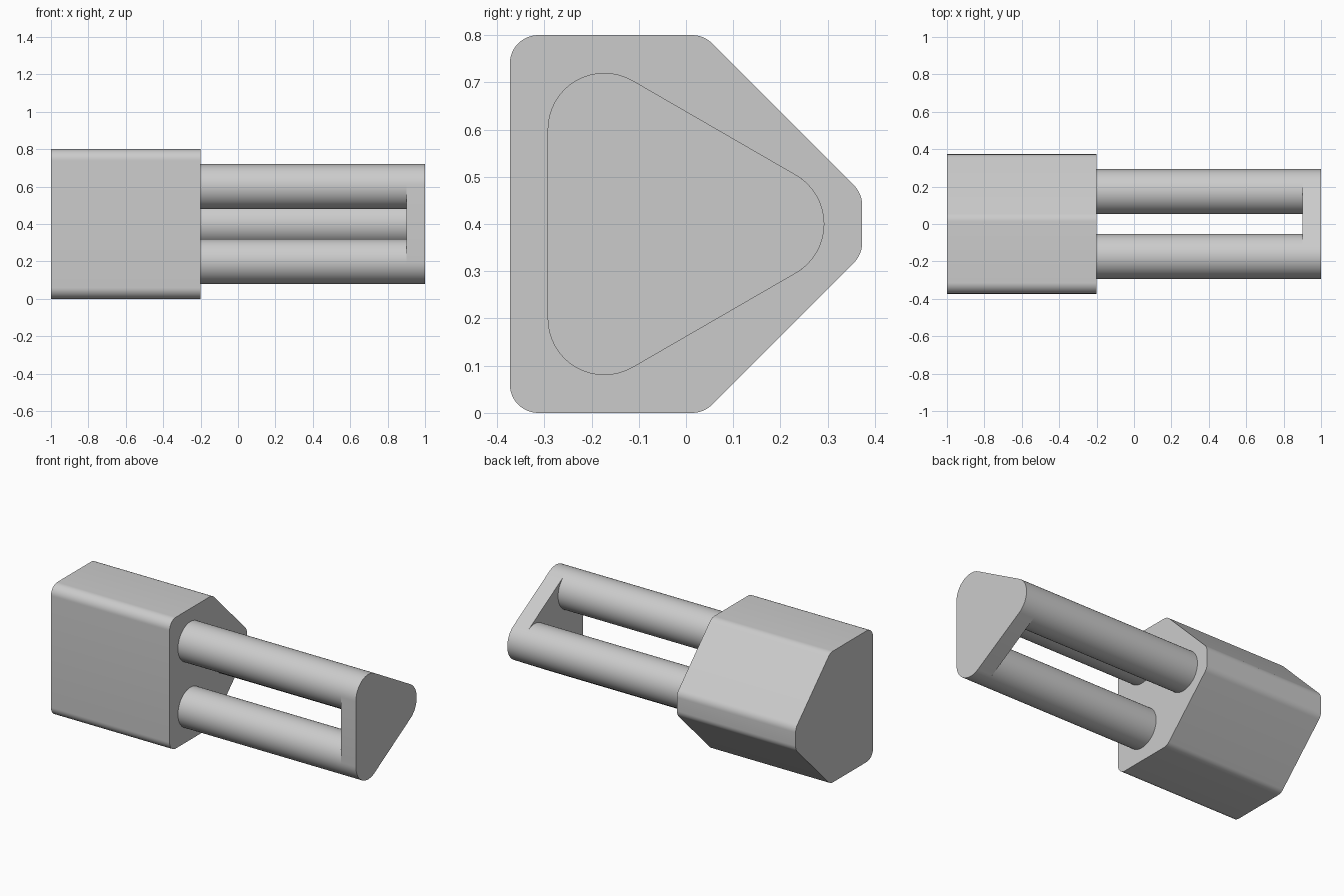
import bpy, bmesh, math

if "Cube" in bpy.data.objects:
    bpy.data.objects.remove(bpy.data.objects["Cube"])


def hull_outline(centres, r, step=math.radians(7.5)):
    """Outline (y, z) around equal circles at the given counter-clockwise centres."""
    n, pts = len(centres), []
    for i, (y, z) in enumerate(centres):
        if n == 1:
            start, sweep = 0.0, 2 * math.pi - step
        else:
            py, pz = centres[i - 1]
            ny, nz = centres[(i + 1) % n]
            start = math.atan2(z - pz, y - py) - math.pi / 2
            end = math.atan2(nz - z, ny - y) - math.pi / 2
            sweep = (end - start) % (2 * math.pi)
        k = max(1, round(sweep / step))
        for j in range(k + 1):
            a = start + sweep * j / k
            pts.append((y + r * math.cos(a), z + r * math.sin(a)))
    return pts


def extrude_x(name, outline, x0, x1):
    """Solid made by sweeping a (y, z) outline along x."""
    bm = bmesh.new()
    face = bm.faces.new([bm.verts.new((x0, y, z)) for y, z in outline])
    new = bmesh.ops.extrude_face_region(bm, geom=[face], use_keep_orig=True)["geom"]
    moved = [g for g in new if isinstance(g, bmesh.types.BMVert)]
    bmesh.ops.translate(bm, verts=moved, vec=(x1 - x0, 0, 0))
    bmesh.ops.recalc_face_normals(bm, faces=bm.faces)
    mesh = bpy.data.meshes.new(name)
    bm.to_mesh(mesh)
    bm.free()
    ob = bpy.data.objects.new(name, mesh)
    bpy.context.collection.objects.link(ob)
    bpy.ops.object.select_all(action='DESELECT')
    ob.select_set(True)
    bpy.context.view_layer.objects.active = ob
    bpy.ops.object.shade_smooth_by_angle(angle=math.radians(30))
    return ob


# Main housing with rounded, chamfered profile
body = [(-0.313, 0.06), (0.013, 0.06), (0.313, 0.36),
        (0.313, 0.44), (0.013, 0.74), (-0.313, 0.74)]
extrude_x("housing", hull_outline(body, 0.06), -1.0, -0.2)

# Three pins on an equilateral triangle
pins = [(-0.173, 0.2), (0.173, 0.4), (-0.173, 0.6)]
for label, centre in zip(("lower", "rear", "upper"), pins):
    extrude_x(label + "_pin", hull_outline([centre], 0.12), -0.2, 0.9)

# End plate tying the pin tips together
extrude_x("end_plate", hull_outline(pins, 0.12), 0.9, 1.0)
